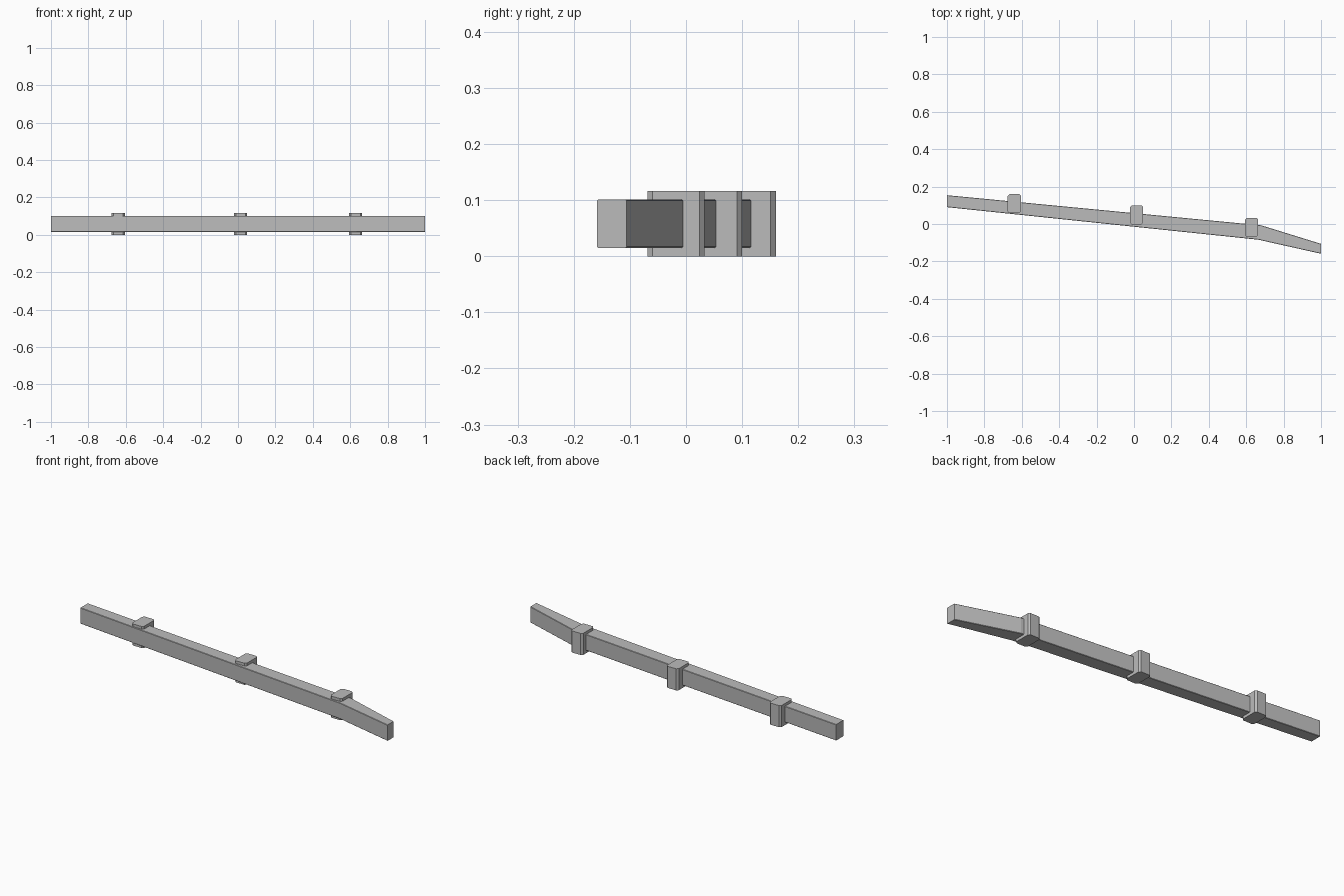
import bpy, bmesh

if "Cube" in bpy.data.objects:
    bpy.data.objects.remove(bpy.data.objects["Cube"])

grey = bpy.data.materials.new("plain grey")
grey.diffuse_color = (0.5, 0.5, 0.5, 1)
grey.use_nodes = True
grey.node_tree.nodes["Principled BSDF"].inputs["Base Color"].default_value = grey.diffuse_color


def prism(name, outline, z0, z1, bevel, pick):
    """Extrude an xy outline upwards and chamfer the picked edges."""
    bm = bmesh.new()
    base = bm.faces.new([bm.verts.new((x, y, z0)) for x, y in outline])
    top = bmesh.ops.extrude_face_region(bm, geom=[base])["geom"]
    for v in top:
        if isinstance(v, bmesh.types.BMVert):
            v.co.z = z1
    bmesh.ops.recalc_face_normals(bm, faces=bm.faces)
    bmesh.ops.bevel(bm, geom=[e for e in bm.edges if pick(e)], offset=bevel,
                    segments=1, affect='EDGES')
    bmesh.ops.recalc_face_normals(bm, faces=bm.faces)
    mesh = bpy.data.meshes.new(name)
    bm.to_mesh(mesh)
    bm.free()
    mesh.materials.append(grey)
    obj = bpy.data.objects.new(name, mesh)
    bpy.context.collection.objects.link(obj)


def is_vertical(e):
    return abs(e.verts[0].co.z - e.verts[1].co.z) > 0.01


def is_lengthwise(e):
    return abs(e.verts[0].co.x - e.verts[1].co.x) > 0.1


# Long bent rail, tapering at the right end, with finely chamfered long edges
rail = [(-1, 0.09), (0.665, -0.084), (1, -0.159),
        (1, -0.106), (0.68, -0.007), (-1, 0.154)]
prism("rail", rail, 0.015, 0.101, 0.002, is_lengthwise)

# Three brackets gripping the back of the rail
for i, (x, y) in enumerate([(-0.64, 0.109), (0.014, 0.049), (0.629, -0.018)]):
    w, d = 0.035, 0.051
    square = [(x - w, y - d), (x + w, y - d), (x + w, y + d), (x - w, y + d)]
    prism(f"bracket_{i + 1}", square, 0, 0.116, 0.009, is_vertical)
